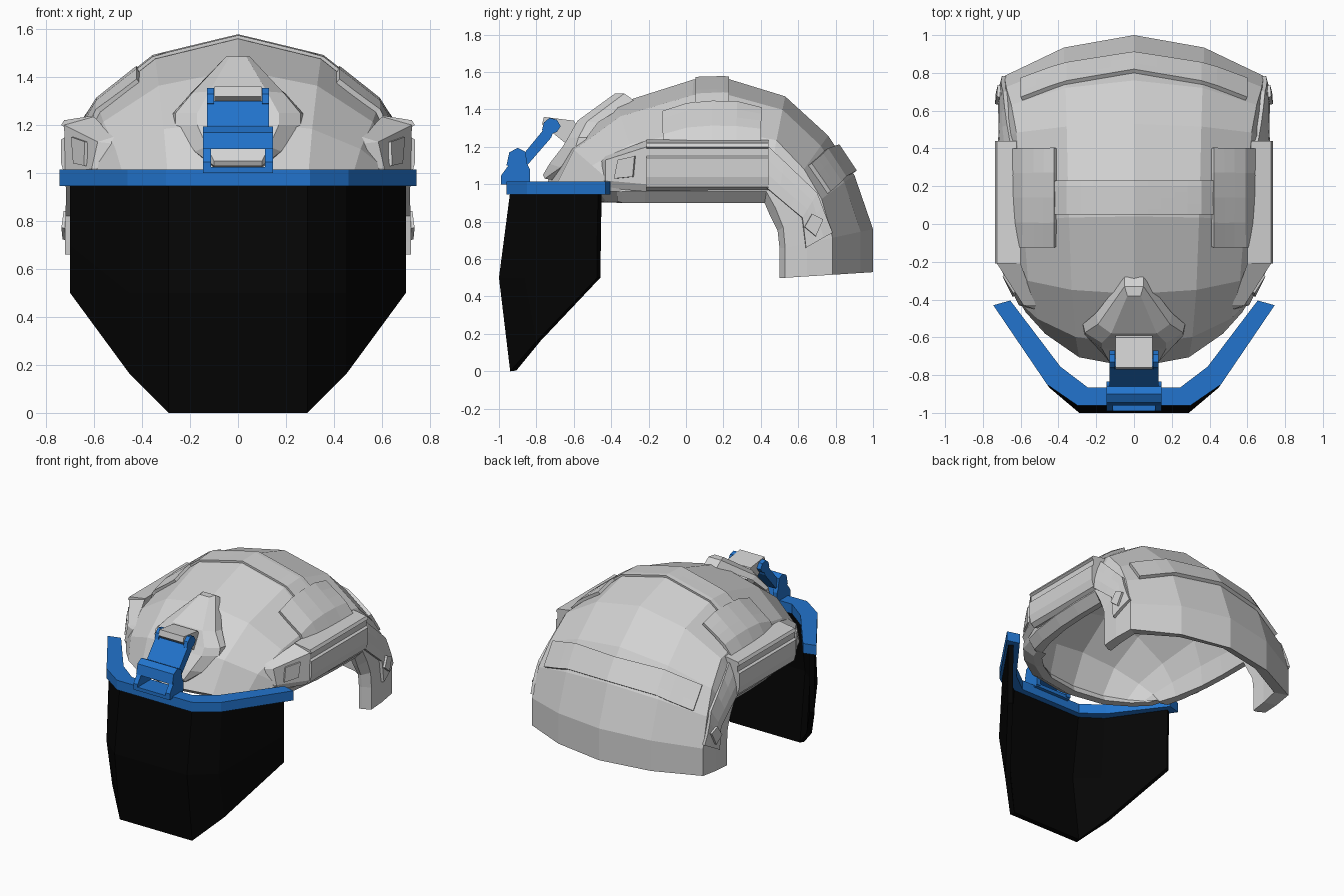
import bpy, bmesh
from math import radians
from mathutils import Vector
from mathutils.bvhtree import BVHTree

old = bpy.data.objects.get("Cube")
if old:
    bpy.data.objects.remove(old, do_unlink=True)


def material(name, rgb):
    m = bpy.data.materials.new(name)
    m.use_nodes = True
    m.diffuse_color = (*rgb, 1)
    m.node_tree.nodes["Principled BSDF"].inputs["Base Color"].default_value = (*rgb, 1)
    return m


GREY = material("light grey", (0.65, 0.65, 0.65))
BLUE = material("blue", (0.016, 0.175, 0.61))
BLACK = material("black", (0.0014, 0.0014, 0.0014))
CORE = Vector((0, 0.1, 0.75))


def finish(name, bm, mat, solid=0, offset=-1, mirror=False):
    me = bpy.data.meshes.new(name)
    bm.to_mesh(me)
    bm.free()
    me.materials.append(mat)
    ob = bpy.data.objects.new(name, me)
    bpy.context.collection.objects.link(ob)
    if solid:
        s = ob.modifiers.new("thickness", "SOLIDIFY")
        s.thickness, s.offset = solid, offset
    if mirror:
        ob.modifiers.new("mirror", "MIRROR").use_mirror_merge = False
    return ob


def grid_mesh(rows, core=CORE):
    """Skin of quads over rows of points, facing away from the core."""
    bm = bmesh.new()
    vs = [[bm.verts.new(p) for p in r] for r in rows]
    for a, b in zip(vs, vs[1:]):
        for i in range(len(a) - 1):
            bm.faces.new((a[i], a[i + 1], b[i + 1], b[i]))
    bmesh.ops.recalc_face_normals(bm, faces=bm.faces)
    if sum((f.calc_center_median() - core).dot(f.normal) * f.calc_area() for f in bm.faces) < 0:
        bmesh.ops.reverse_faces(bm, faces=bm.faces)
    bm.normal_update()
    return bm


def prism(name, outline, a, b, mat, axis="x", mirror=False):
    """Extrude an outline: (y, z) along x, (x, z) along y or (x, y) along z."""
    place = {"x": lambda p, d: (d, *p), "y": lambda p, d: (p[0], d, p[1]),
             "z": lambda p, d: (*p, d)}[axis]
    bm = bmesh.new()
    lo = [bm.verts.new(place(p, a)) for p in outline]
    hi = [bm.verts.new(place(p, b)) for p in outline]
    bm.faces.new(lo)
    bm.faces.new(hi)
    for i in range(len(lo)):
        j = (i + 1) % len(lo)
        bm.faces.new((lo[i], lo[j], hi[j], hi[i]))
    bmesh.ops.recalc_face_normals(bm, faces=bm.faces)
    return finish(name, bm, mat, mirror=mirror)


# Helmet shell: outer ribs from crown to side edge, a lip turned under, inner ribs back up
# crown y, z | edge x, y, z | squareness | lip dy, dz | wall thickness
SECTIONS = [
    (-.67, .91, .54, -.35, .91, -.5, .01, -.01, .06),
    (-.76, .97, .60, -.37, .96, -.5, 0, -.05, .13),
    (-.64, 1.22, .63, -.34, .96, -.3, 0, -.06, .12),
    (-.37, 1.43, .66, -.22, .96, 0, 0, -.06, .11),
    (.04, 1.56, .69, 0, .96, 0, 0, -.06, .1),
    (.22, 1.565, .70, .2, .96, 0, 0, -.06, .1),
    (.53, 1.47, .70, .43, .96, .3, -.01, -.06, .1),
    (.76, 1.26, .70, .48, .87, .6, -.03, -.04, .09),
    (.90, 1.05, .70, .52, .77, .9, -.03, -.02, .08),
    (1.0, .76, .70, .53, .66, 1, -.03, 0, .08),
    (1.0, .53, .70, .53, .50, 1, -.03, 0, .08),
]
# share of half-width, extra share when square, share of rise
RIB = [(0, 0, 1), (.5, .03, .86), (.85, .13, .54), (.97, .03, .25), (1, 0, 0)]


def rib(ty, tz, ex, ey, ez, q):
    return [(ex * (w + q * k), ey + (ty - ey) * c, ez + (tz - ez) * c) for w, k, c in RIB]


rows = []
for ty, tz, ex, ey, ez, q, dy, dz, th in SECTIONS:
    inward = (Vector((.1, .9)) - Vector((ty, tz))).normalized() * th
    half = rib(ty, tz, ex, ey, ez, q) + [(ex * .92, ey + dy, ez + dz)]
    half += rib(ty + inward.x, tz + inward.y, ex - th, ey + dy, ez + dz, q)[::-1]
    rows.append([(-x, y, z) for x, y, z in half[:0:-1]] + half)
# close the front and rear rims by joining outer and inner ribs
n, m = len(half), len(RIB)


def inner_of(row):
    """The inner rib laid under the outer one, point for point."""
    out = []
    for i in range(-m, m + 1):
        k = min(abs(i), m - 1)
        out.append(row[n - 1 + (n - 1 - k) * (1 if i >= 0 else -1)])
    return out


bm = grid_mesh(rows)
outer_grid = [r[n - 1 - m:n + m] for r in rows]
for r, o in ((rows[0], outer_grid[0]), (rows[-1], outer_grid[-1])):
    inn = inner_of(r)
    for i in range(2 * m):
        quad = list(dict.fromkeys((o[i], o[i + 1], inn[i + 1], inn[i])))
        bm.faces.new([bm.verts.new(p) for p in quad])
bmesh.ops.remove_doubles(bm, verts=bm.verts, dist=.0001)
bmesh.ops.recalc_face_normals(bm, faces=bm.faces)
finish("helmet_shell", bm, GREY)
bm = grid_mesh(outer_grid)
SHELL = BVHTree.FromBMesh(bm)
bm.free()


def cast(a, b, axis, tree):
    org, d = {"x": ((3, a, b), (-1, 0, 0)), "y": ((a, 3, b), (0, -1, 0)),
              "z": ((a, b, 3), (0, 0, -1))}[axis]
    hit = tree.ray_cast(Vector(org), Vector(d))[0]
    return hit or tree.find_nearest(Vector(org) + Vector(d) * 2.35)[0]


def resample(line, k):
    pts = [Vector(line[0])]
    for p, q in zip(line, line[1:]):
        pts += [Vector(p).lerp(Vector(q), (i + 1) / k) for i in range(k)]
    return pts


def plate(name, low, high, axis, thick, k=3, mirror=True, inset=0, lift=0, tree=SHELL):
    """Raised panel that follows a surface between two edge lines."""
    lo, hi = resample(low, k), resample(high, k)
    grid = [[cast(*p.lerp(q, j / k), axis, tree) for p, q in zip(lo, hi)] for j in range(k + 1)]
    bm = grid_mesh(grid)
    if inset:
        bmesh.ops.translate(bm, verts=bm.verts, vec=bm.faces[:][0].normal * lift)
        bmesh.ops.inset_region(bm, faces=bm.faces[:], thickness=inset, depth=-.015)
    return finish(name, bm, GREY, thick, 1, mirror)


# Raised panels on the shell
plate("crown_side_panel", [(.41, -.12), (.63, -.12)], [(.41, .4), (.63, .4)], "z", .022, 4)
plate("crown_band", [(-.42, .05), (0, .05), (.42, .05)], [(-.42, .23), (0, .23), (.42, .23)],
      "z", .014, 6, mirror=False)
plate("rear_strip", [(-.59, .95), (-.35, 1.03), (0, 1.06), (.35, 1.03), (.59, .95)],
      [(-.59, 1.1), (-.35, 1.18), (0, 1.2), (.35, 1.18), (.59, 1.1)], "y", .024, 3, mirror=False)
plate("rear_strap_panel", [(.43, .98), (.62, .82), (.64, .66)],
      [(.43, 1.2), (.70, .95), (.78, .74)], "x", .022)
plate("rear_pod", [(.63, .77), (.69, .72)], [(.67, .84), (.73, .81)], "x", .025, 1,
      inset=.02, lift=.028)

# Wedge that runs from the shell back to the rail, with its pod
wedge = grid_mesh([
    [(.46, -.455, 1.14), (.50, -.46, 1.12), (.52, -.46, 1.02), (.52, -.44, .98)],
    [(.52, -.43, 1.15), (.585, -.43, 1.13), (.61, -.43, 1.02), (.59, -.43, .98)],
    [(.60, -.21, 1.235), (.725, -.21, 1.2), (.72, -.21, 1.0), (.69, -.21, .96)]],
    Vector((.4, -.2, 1.0)))
WEDGE = BVHTree.FromBMesh(wedge)
finish("front_side_wedge", wedge, GREY, mirror=True)
plate("front_pod", [(-.38, 1.03), (-.28, 1.04)], [(-.36, 1.13), (-.27, 1.15)], "x", .015, 1,
      inset=.022, lift=.012, tree=WEDGE)

# Side rail with a long groove
RAIL = [(.60, 1.24), (.725, 1.22), (.737, 1.2), (.722, 1.19), (.722, 1.15), (.737, 1.14),
        (.737, 1.04), (.722, .985), (.69, .965), (.665, .97), (.65, 1.1)]
prism("side_rail", RAIL, -.21, .44, GREY, "y", mirror=True)

# Front mount: open-backed shield with a raised face
rings = [
    [(.05, -.28, 1.45), (.2, -.47, 1.33), (.27, -.53, 1.25), (.27, -.55, 1.2),
     (.19, -.63, 1.09), (.1, -.70, 1.02)],
    [(.05, -.33, 1.485), (.19, -.53, 1.335), (.26, -.575, 1.25), (.26, -.59, 1.2),
     (.18, -.67, 1.09), (.1, -.755, 1.03)],
    [(.035, -.38, 1.485), (.12, -.58, 1.34), (.17, -.63, 1.25), (.17, -.66, 1.2),
     (.13, -.73, 1.11), (.1, -.765, 1.05)]]
loops = [[(-x, y, z) for x, y, z in r[::-1]] + r for r in rings]
loops = [r + r[:1] for r in loops]
bm = grid_mesh(loops, Vector((0, -.3, 1.15)))
bmesh.ops.remove_doubles(bm, verts=bm.verts, dist=.0001)
front = [v for p in loops[2][:-1] for v in bm.verts if (v.co - Vector(p)).length < .0001]
for i in range(5):
    bm.faces.new((front[i], front[i + 1], front[10 - i], front[11 - i]))
bmesh.ops.recalc_face_normals(bm, faces=bm.faces)
finish("front_mount", bm, GREY)
prism("hinge_block", [(-.77, 1.32), (-.76, 1.36), (-.6, 1.34), (-.56, 1.27), (-.62, 1.2),
                      (-.72, 1.28)], -.098, .098, GREY)

# Visor linkage
prism("hinge_fork", [(-.77, 1.29), (-.76, 1.33), (-.73, 1.355), (-.69, 1.345), (-.67, 1.31),
                     (-.69, 1.28), (-.73, 1.265)], .1, .13, BLUE, mirror=True)
prism("hinge_arm", [(-.87, 1.16), (-.85, 1.1), (-.72, 1.25), (-.71, 1.28), (-.755, 1.3)],
      -.13, .13, BLUE)
prism("bracket_bar", [(-.96, 1.1), (-.945, 1.17), (-.9, 1.195), (-.86, 1.175), (-.85, 1.12),
                      (-.88, 1.1)], -.145, .145, BLUE)
prism("bracket_cheek", [(-.99, 1.01), (-.99, 1.045), (-.95, 1.1), (-.945, 1.17), (-.9, 1.195),
                        (-.86, 1.175), (-.85, 1.11), (-.835, 1.08), (-.835, 1.01)],
      .112, .146, BLUE, mirror=True)
prism("bracket_foot", [(-.99, 1.0), (-.99, 1.025), (-.84, 1.025), (-.84, 1.0)],
      -.145, .145, BLUE)

# Visor frame bar
right = [(.745, -.43), (.46, -.85), (.3, -.96), (.245, -.865), (.39, -.755), (.655, -.405)]
left = [(-x, y) for x, y in right]
prism("visor_frame", right[:3] + left[2::-1] + left[:2:-1] + right[3:], .945, 1.015, BLUE, "z")

# Visor: columns from top to bottom, bulging forward at mid height
half = [[(.29, -.94, .96), (.29, -1.0, .5), (.29, -.94, 0)],
        [(.45, -.83, .96), (.45, -.865, .5), (.45, -.80, .16)],
        [(.70, -.47, .96), (.70, -.475, .7), (.70, -.475, .5)]]
cols = [[(-x, y, z) for x, y, z in c] for c in half[::-1]] + half
finish("visor", grid_mesh(cols, Vector((0, -.4, .6))), BLACK, .035)
